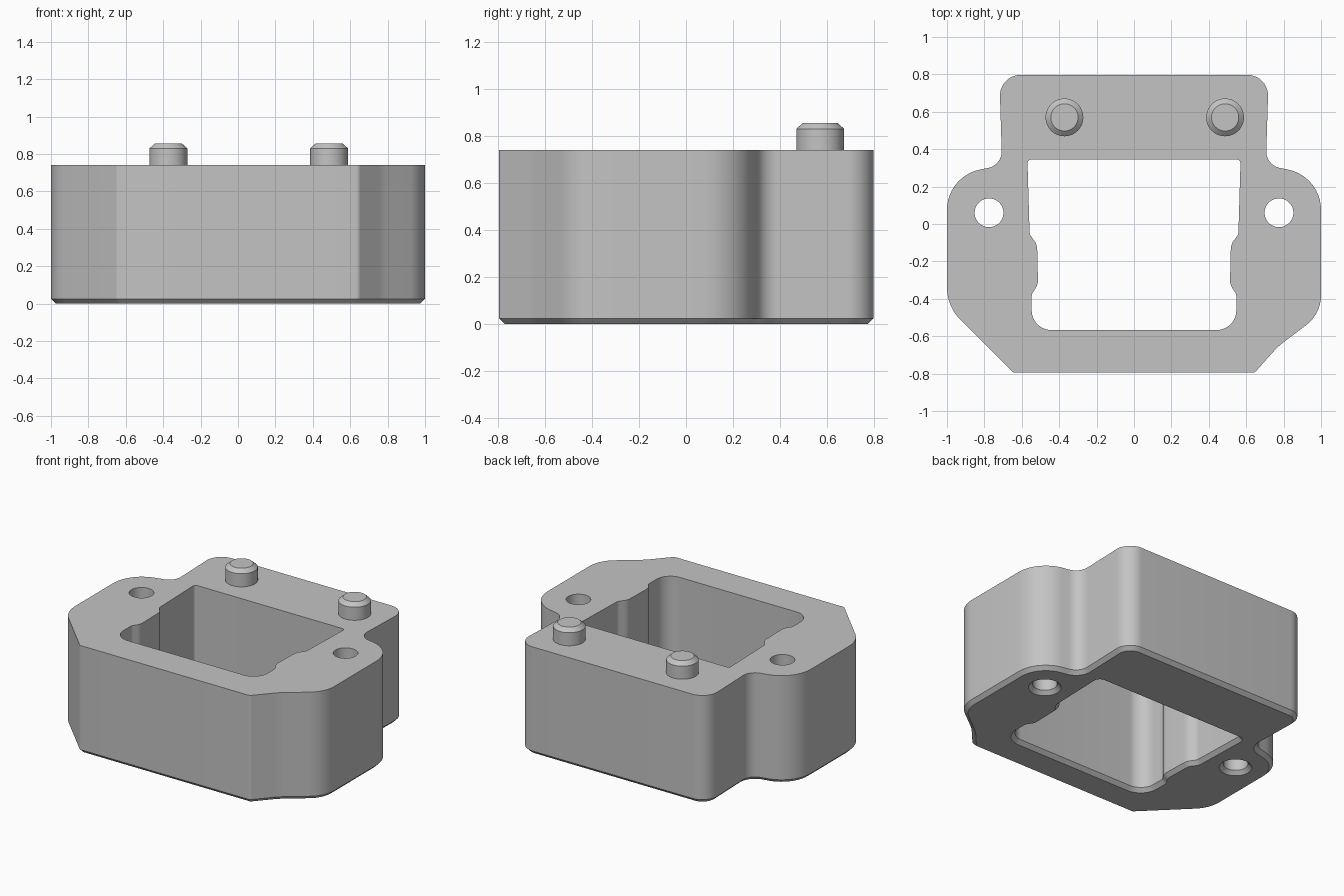
import bpy, bmesh, math
from mathutils import Vector

if "Cube" in bpy.data.objects:
    bpy.data.objects.remove(bpy.data.objects["Cube"])

grey = bpy.data.materials.new("light grey")
grey.use_nodes = True
colour = (0.55, 0.55, 0.55, 1)
grey.diffuse_color = colour
grey.node_tree.nodes["Principled BSDF"].inputs["Base Color"].default_value = colour


def rounded(corners):
    """Closed outline from (x, y, radius) corners, each replaced by an arc."""
    pts, n = [], len(corners)
    for i, (x, y, r) in enumerate(corners):
        p = Vector((x, y))
        u = (Vector(corners[i - 1][:2]) - p).normalized()
        v = (Vector(corners[(i + 1) % n][:2]) - p).normalized()
        half = u.angle(v) / 2
        t = r / math.tan(half)
        c = p + (u + v).normalized() * r / math.sin(half)
        a = p + u * t - c
        turn = (p + v * t - c).angle_signed(a)
        steps = max(2, round(abs(turn) / math.radians(7)))
        for k in range(steps + 1):
            w = turn * k / steps
            pts.append(c + Vector((a.x * math.cos(w) - a.y * math.sin(w),
                                   a.x * math.sin(w) + a.y * math.cos(w))))
    return pts


def circle(x, y, r, n=48):
    return [Vector((x + r * math.cos(math.tau * k / n),
                    y + r * math.sin(math.tau * k / n))) for k in range(n)]


def offset(pts, d):
    """Move a loop along its outward normals, with mitred corners."""
    out = []
    for i, p in enumerate(pts):
        a = (p - pts[i - 1]).normalized()
        b = (pts[(i + 1) % len(pts)] - p).normalized()
        n = Vector((a.y + b.y, -a.x - b.x)).normalized()
        out.append(p + n * d / max(0.5, n.dot(Vector((a.y, -a.x)))))
    return out


def oriented(pts, ccw):
    area = sum(pts[i - 1].x * p.y - p.x * pts[i - 1].y for i, p in enumerate(pts))
    return pts if (area > 0) == ccw else pts[::-1]


def solid(name, outer, holes, levels):
    """Stack outlines through (z, offset) levels and cap both ends."""
    bm = bmesh.new()
    loops = [oriented(outer, True)] + [oriented(h, False) for h in holes]
    caps = {0: [], len(levels) - 1: []}
    for loop in loops:
        rings = [[bm.verts.new((p.x, p.y, z)) for p in offset(loop, d)]
                 for z, d in levels]
        for low, high in zip(rings, rings[1:]):
            for i in range(len(loop)):
                bm.faces.new((low[i - 1], low[i], high[i], high[i - 1]))
        for level, edges in caps.items():
            ring = rings[level]
            edges += [bm.edges.get((ring[i - 1], ring[i])) for i in range(len(ring))]
    for edges in caps.values():
        bmesh.ops.triangle_fill(bm, edges=edges, use_beauty=True)
    bmesh.ops.recalc_face_normals(bm, faces=bm.faces)
    mesh = bpy.data.meshes.new(name)
    bm.to_mesh(mesh)
    bm.free()
    mesh.materials.append(grey)
    obj = bpy.data.objects.new(name, mesh)
    bpy.context.collection.objects.link(obj)
    bpy.ops.object.select_all(action="DESELECT")
    obj.select_set(True)
    bpy.context.view_layer.objects.active = obj
    bpy.ops.object.shade_smooth_by_angle(angle=math.radians(30))


def mirrored(corners):
    return [(-x, y, r) for x, y, r in reversed(corners)]


# Outer outline: shared shoulders, with different front corners each side
shoulder = [(0.72, 0.797, 0.11), (0.705, 0.315, 0.09), (1.0, 0.255, 0.22)]
front_left = [(1.0, -0.48, 0.2), (0.77, -0.655, 0.3), (0.645, -0.795, 0.03)]
front_right = [(-0.645, -0.795, 0.03), (-1.0, -0.44, 0.24)]
outline = rounded(shoulder + front_left + front_right + mirrored(shoulder))

# Central opening with a shallow bump on each side
side = [(0.57, 0.345, 0.02), (0.558, -0.055, 0.04), (0.518, -0.11, 0.08),
        (0.513, -0.325, 0.08), (0.547, -0.375, 0.04), (0.547, -0.567, 0.105)]
opening = rounded(side + mirrored(side))

bolt_holes = [circle(x, 0.06, 0.077) for x in (-0.775, 0.775)]

# Spacer block, chamfered around every bottom edge
solid("spacer_block", outline, [opening] + bolt_holes,
      [(0, -0.025), (0.025, 0), (0.74, 0)])

# Locating pegs with chamfered tips
for name, x in (("right_peg", -0.372), ("left_peg", 0.487)):
    solid(name, circle(x, 0.57, 0.101), [],
          [(0.73, 0), (0.83, 0), (0.855, -0.028)])
